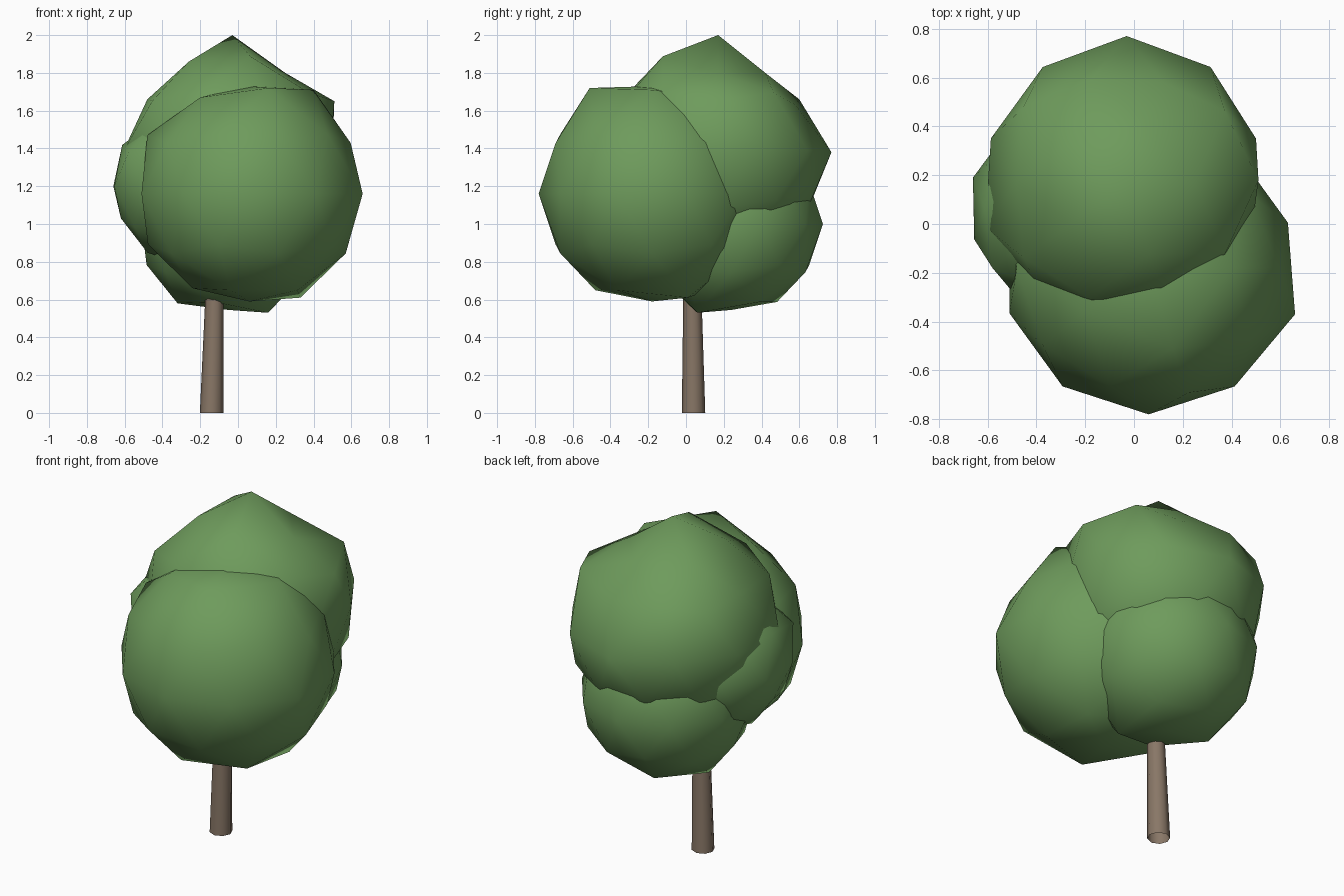
import bpy
import bmesh
from mathutils import Vector, Matrix

if "Cube" in bpy.data.objects:
    bpy.data.objects.remove(bpy.data.objects["Cube"], do_unlink=True)


def material(name, rgb):
    mat = bpy.data.materials.new(name)
    mat.use_nodes = True
    color = (*rgb, 1)
    mat.diffuse_color = color
    bsdf = mat.node_tree.nodes["Principled BSDF"]
    bsdf.inputs["Base Color"].default_value = color
    bsdf.inputs["Roughness"].default_value = 0.9
    return mat


def finish(name, bm, mat):
    for face in bm.faces:
        face.smooth = True
    mesh = bpy.data.meshes.new(name)
    bm.to_mesh(mesh)
    bm.free()
    mesh.materials.append(mat)
    obj = bpy.data.objects.new(name, mesh)
    bpy.context.collection.objects.link(obj)


def foliage(name, center, radius, bumps):
    """Low-poly ball whose nearest corners are pulled to the bump points."""
    bm = bmesh.new()
    bmesh.ops.create_icosphere(bm, subdivisions=2, radius=radius,
                               matrix=Matrix.Translation(center))
    for bump in bumps:
        target = Vector(bump)
        corner = min(bm.verts, key=lambda v: (v.co - target).length)
        corner.co = target
    finish(name, bm, leaf)


leaf = material("leaf green", (0.156, 0.328, 0.107))
bark = material("bark brown", (0.25, 0.185, 0.135))

# Foliage clumps
foliage("front_foliage", (0.06, -0.18, 1.16), 0.6, [
    (0.06, -0.18, 1.73), (0.06, -0.18, 0.59), (0.66, -0.37, 1.16),
    (0.40, -0.18, 1.71), (0.16, -0.51, 1.72), (0.33, 0.01, 0.61),
    (-0.24, -0.18, 0.66), (-0.48, -0.18, 1.47), (-0.20, -0.36, 1.67)])
foliage("top_foliage", (-0.03, 0.17, 1.39), 0.585, [
    (-0.03, 0.17, 2.0), (-0.03, 0.77, 1.38), (0.25, 0.17, 1.80),
    (0.05, 0.42, 1.80), (0.12, 0.58, 1.63), (0.51, 0.18, 1.65),
    (-0.61, -0.01, 1.38), (-0.26, 0.0, 1.86), (-0.26, 0.34, 1.85),
    (-0.17, 0.60, 1.66), (-0.48, 0.17, 1.66), (0.50, 0.35, 1.39),
    (0.49, 0.03, 1.39)])
foliage("back_foliage", (-0.05, 0.24, 1.0), 0.485, [
    (0.16, 0.06, 0.53), (-0.32, 0.24, 0.58), (-0.05, 0.24, 0.545)])
foliage("side_foliage", (-0.26, 0.065, 1.2), 0.415, [
    (-0.66, 0.19, 1.2), (-0.62, 0.065, 1.03), (-0.58, -0.18, 1.38)])

# Trunk: slim open tapered tube, leaning slightly
bm = bmesh.new()
bmesh.ops.create_cone(bm, cap_ends=False, segments=8, radius1=0.062,
                      radius2=0.04, depth=1.0,
                      matrix=Matrix.Translation((-0.14, 0.04, 0.5)))
for vert in bm.verts:
    vert.co.x += 0.025 * vert.co.z
    vert.co.y -= 0.01 * vert.co.z
finish("trunk", bm, bark)
